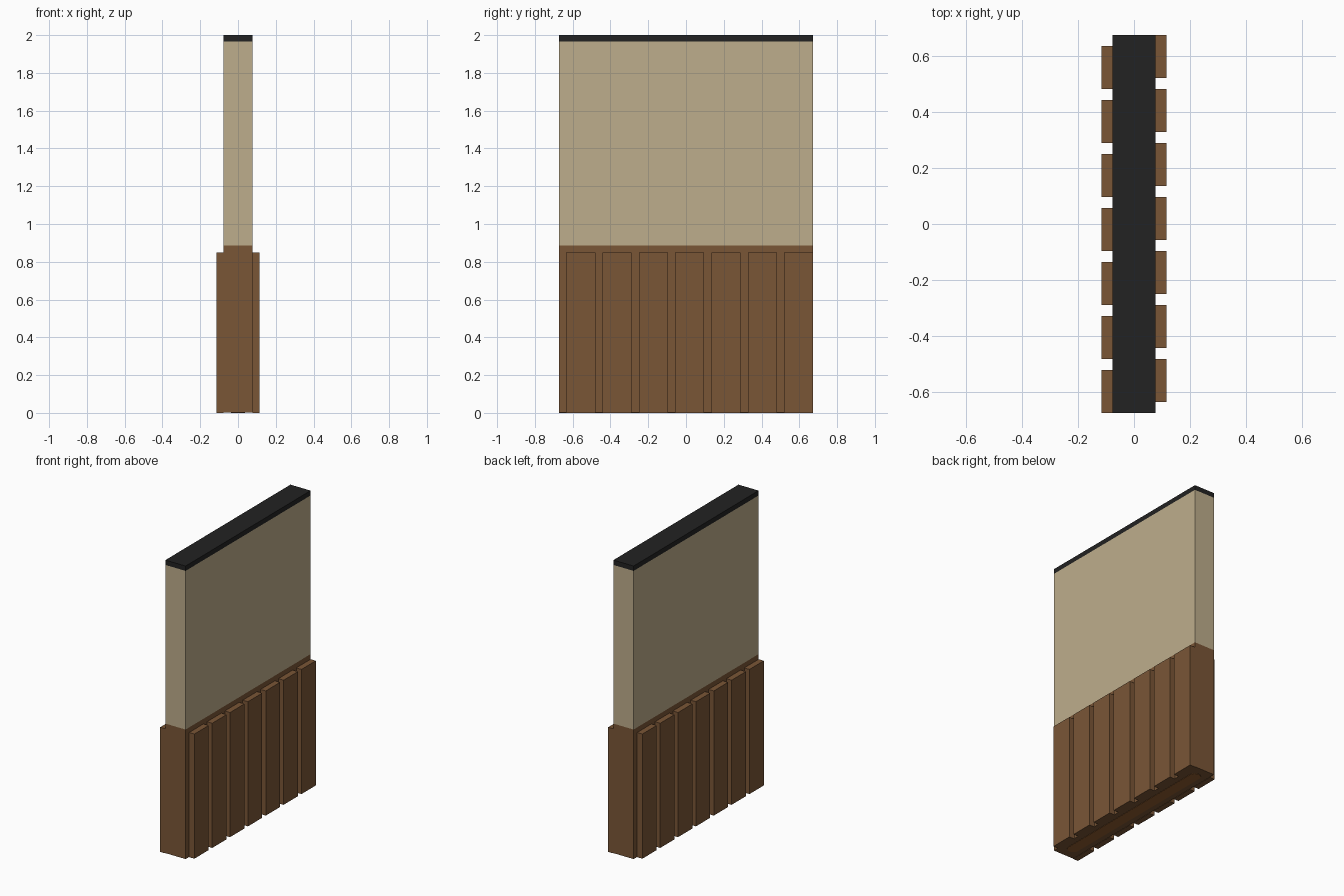
import bpy, bmesh, math

cube = bpy.data.objects.get("Cube")
if cube:
    bpy.data.objects.remove(cube, do_unlink=True)


def make_material(name, rgb):
    m = bpy.data.materials.new(name)
    m.use_nodes = True
    m.diffuse_color = (*rgb, 1)
    m.node_tree.nodes["Principled BSDF"].inputs["Base Color"].default_value = (*rgb, 1)
    return m


WOOD = make_material("brown wood", (0.195, 0.093, 0.037))
PLASTER = make_material("beige plaster", (0.515, 0.423, 0.262))
BLACK = make_material("black trim", (0.016, 0.016, 0.016))
FOOT = make_material("warm brown foot", (0.29, 0.11, 0.028))


def extrude_outline(name, points, z0, z1, mat):
    """Prism from a flat counter-clockwise outline."""
    bm = bmesh.new()
    face = bm.faces.new([bm.verts.new((x, y, z0)) for x, y in points])
    top = bmesh.ops.extrude_face_region(bm, geom=[face])["geom"]
    bmesh.ops.translate(bm, vec=(0, 0, z1 - z0),
                        verts=[v for v in top if isinstance(v, bmesh.types.BMVert)])
    bmesh.ops.recalc_face_normals(bm, faces=bm.faces)
    mesh = bpy.data.meshes.new(name)
    bm.to_mesh(mesh)
    bm.free()
    mesh.materials.append(mat)
    ob = bpy.data.objects.new(name, mesh)
    bpy.context.collection.objects.link(ob)
    return ob


def box(name, x0, x1, y0, y1, z0, z1, mat):
    return extrude_outline(name, [(x0, y0), (x1, y0), (x1, y1), (x0, y1)], z0, z1, mat)


HX, HY = 0.076, 0.6735          # half thickness and half length of the wall
PLANK_X, PLANK_W, PITCH = 0.115, 0.154, 0.1923

# Stacked wall: wooden base, plaster panel, dark cap
box("wall_base", -HX, HX, -HY, HY, 0.002, 0.885, WOOD)
box("wall_panel", -HX, HX, -HY, HY, 0.885, 1.967, PLASTER)
box("top_cap", -HX, HX, -HY, HY, 1.967, 2.0, BLACK)

# Seven planks per side, the second side turned half round
for i in range(7):
    y1 = HY - i * PITCH
    y0 = y1 - PLANK_W
    box(f"left_plank_{i + 1}", HX, PLANK_X, y0, y1, 0, 0.85, WOOD)
    box(f"right_plank_{i + 1}", -PLANK_X, -HX, -y1, -y0, 0, 0.85, WOOD)

# Thin round-ended strip under the base
R, END = 0.038, 0.58
outline = [(R * math.cos(math.pi * k / 8), END + R * math.sin(math.pi * k / 8)) for k in range(9)]
outline += [(-x, -y) for x, y in outline]
extrude_outline("foot_strip", outline, 0.0, 0.004, FOOT)
